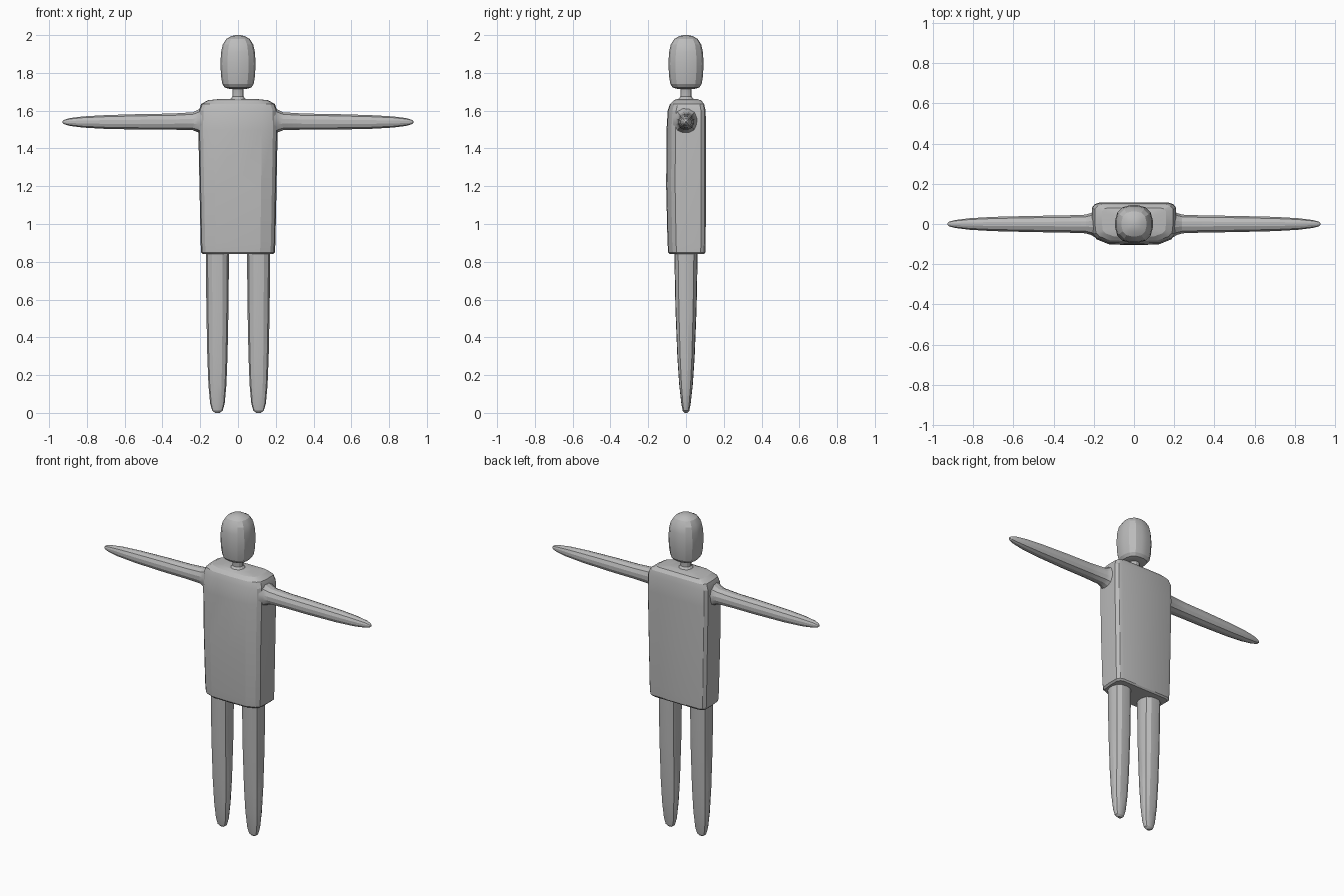
import bpy, bmesh, math
from mathutils import Vector

if "Cube" in bpy.data.objects:
    bpy.data.objects.remove(bpy.data.objects["Cube"])

grey = bpy.data.materials.new("plain grey")
grey.diffuse_color = (0.5, 0.5, 0.5, 1)
grey.use_nodes = True
grey.node_tree.nodes["Principled BSDF"].inputs["Base Color"].default_value = grey.diffuse_color


def superellipse(n, power):
    """Unit rounded-square outline with n points."""
    pts = []
    for i in range(n):
        a = 2 * math.pi * (i + 0.5) / n
        c, s = math.cos(a), math.sin(a)
        r = (abs(c) ** power + abs(s) ** power) ** (-1 / power)
        pts.append((c * r, s * r))
    return pts


def loft(name, outline, stations, place):
    """Skin rings of the outline; place(u, v, station) gives the 3D point."""
    bm = bmesh.new()
    rings = [[bm.verts.new(place(u, v, st)) for u, v in outline] for st in stations]
    n = len(outline)
    for a, b in zip(rings, rings[1:]):
        for i in range(n):
            j = (i + 1) % n
            bm.faces.new((a[i], a[j], b[j], b[i]))
    bm.faces.new(rings[0])
    bm.faces.new(rings[-1])
    bmesh.ops.recalc_face_normals(bm, faces=bm.faces[:])
    mesh = bpy.data.meshes.new(name)
    bm.to_mesh(mesh)
    bm.free()
    mesh.materials.append(grey)
    ob = bpy.data.objects.new(name, mesh)
    bpy.context.collection.objects.link(ob)
    bpy.context.view_layer.objects.active = ob
    ob.select_set(True)
    bpy.ops.object.shade_smooth_by_angle(angle=math.radians(20))
    ob.select_set(False)
    return ob


# Torso: flat back, bowed front; stations are z, half width, front y, back y
half = [(0.0, -1), (0.6, -0.97), (0.88, -0.75), (0.97, -0.55), (1, 0.0),
        (1, 0.75), (0.93, 0.93), (0.82, 1), (0.0, 1)]
torso_outline = half + [(-x, y) for x, y in reversed(half[1:-1])]
torso = [(0.84, 0.185, -0.085, 0.095), (0.85, 0.195, -0.094, 0.102),
         (0.90, 0.198, -0.098, 0.104), (1.20, 0.204, -0.105, 0.106),
         (1.50, 0.210, -0.103, 0.106), (1.60, 0.208, -0.097, 0.104),
         (1.635, 0.195, -0.085, 0.096), (1.655, 0.160, -0.065, 0.08),
         (1.663, 0.09, -0.045, 0.05)]
loft("torso", torso_outline, torso,
     lambda u, v, s: (u * s[1], (s[2] + s[3]) / 2 + v * (s[3] - s[2]) / 2, s[0]))

# Neck and head: z, radius
upright = lambda u, v, s: (u * s[1], v * s[1], s[0])
loft("neck", superellipse(12, 2.2),
     [(1.64, 0.06), (1.664, 0.04), (1.675, 0.03), (1.71, 0.03), (1.73, 0.035)], upright)
loft("head", superellipse(16, 2.6),
     [(1.715, 0.045), (1.722, 0.07), (1.74, 0.083), (1.78, 0.09), (1.85, 0.094),
      (1.91, 0.090), (1.95, 0.081), (1.98, 0.062), (1.994, 0.038), (2.0, 0.012)], upright)

# Legs: z, half width, half depth; arms: x, centre z, half height, half depth
legs = [(0.0, 0.012, 0.008), (0.012, 0.028, 0.018), (0.05, 0.039, 0.025),
        (0.15, 0.048, 0.036), (0.30, 0.054, 0.046), (0.55, 0.059, 0.056),
        (0.86, 0.062, 0.062)]
arms = [(0.19, 1.545, 0.075, 0.07), (0.212, 1.545, 0.06, 0.056),
        (0.24, 1.544, 0.048, 0.047), (0.35, 1.542, 0.043, 0.043),
        (0.50, 1.541, 0.042, 0.041), (0.70, 1.540, 0.037, 0.036),
        (0.82, 1.540, 0.030, 0.029), (0.89, 1.540, 0.021, 0.020),
        (0.92, 1.540, 0.012, 0.012), (0.929, 1.540, 0.004, 0.004)]
for side, label in ((-1, "right"), (1, "left")):
    loft(label + "_leg", superellipse(14, 2.6), legs,
         lambda u, v, s: (side * (0.109 + u * s[1]), v * s[2], s[0]))
    loft(label + "_arm", superellipse(12, 2.5), arms,
         lambda u, v, s: (side * s[0], u * s[3], s[1] + v * s[2]))
